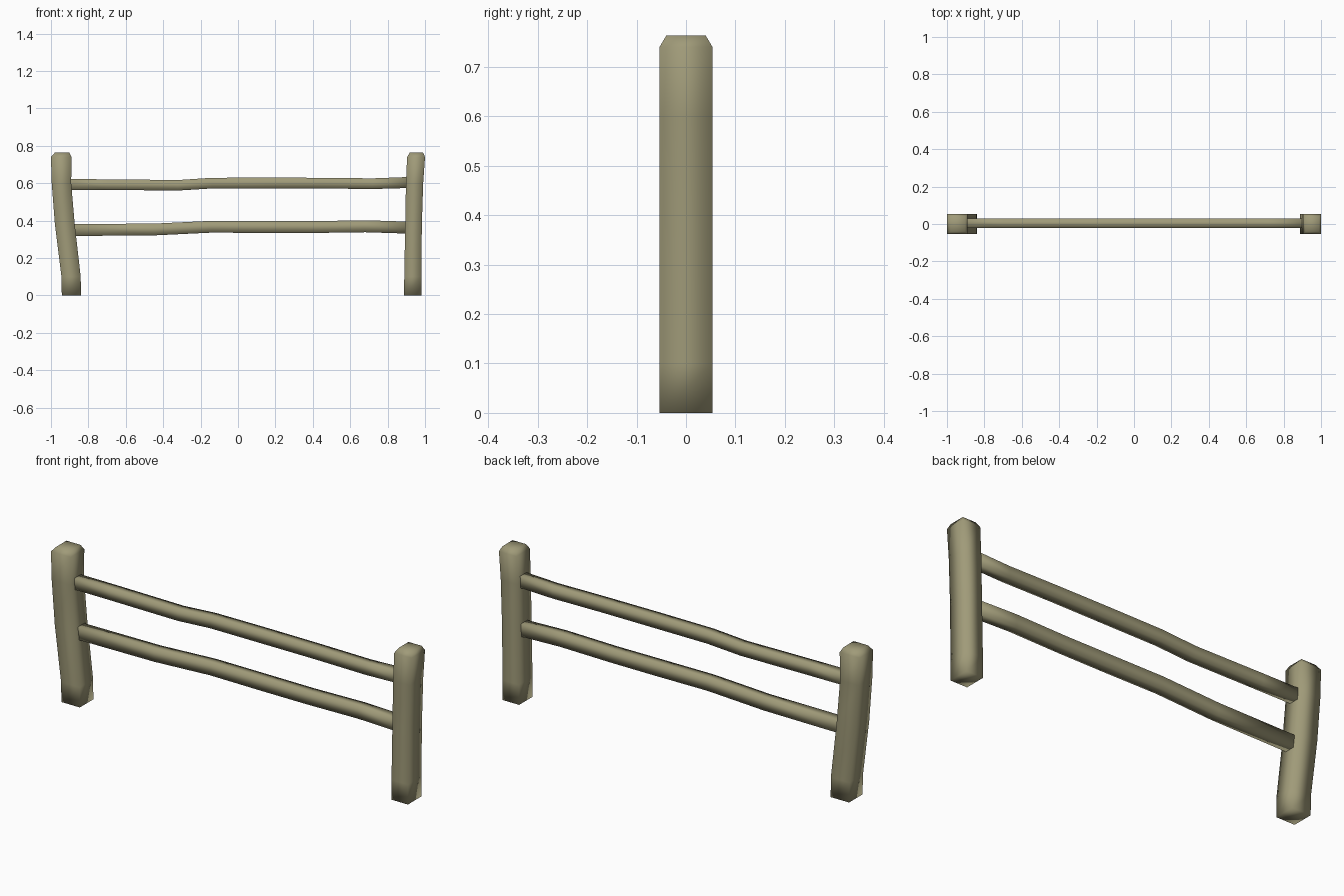
import bpy, bmesh

if "Cube" in bpy.data.objects:
    bpy.data.objects.remove(bpy.data.objects["Cube"])

wood = bpy.data.materials.new("weathered_wood")
wood.diffuse_color = (0.35, 0.325, 0.19, 1)
wood.use_nodes = True
wood.node_tree.nodes["Principled BSDF"].inputs["Base Color"].default_value = wood.diffuse_color


def loft(name, rings):
    """Skin a chain of four-point rings, cap both ends, shade smooth."""
    bm = bmesh.new()
    loops = [[bm.verts.new(p) for p in r] for r in rings]
    for a, b in zip(loops, loops[1:]):
        for i in range(4):
            j = (i + 1) % 4
            bm.faces.new((a[i], a[j], b[j], b[i]))
    bm.faces.new(loops[0][::-1])
    bm.faces.new(loops[-1])
    bmesh.ops.recalc_face_normals(bm, faces=bm.faces)
    for f in bm.faces:
        f.smooth = True
    me = bpy.data.meshes.new(name)
    bm.to_mesh(me)
    bm.free()
    me.materials.append(wood)
    ob = bpy.data.objects.new(name, me)
    bpy.context.collection.objects.link(ob)


def post(name, sections):
    # section: height, left x, right x, half depth
    loft(name, [[(a, -d, z), (b, -d, z), (b, d, z), (a, d, z)]
                for z, a, b, d in sections])


def rail(name, sections):
    # section: x, underside z, top z
    y0, y1 = -0.021, 0.029
    loft(name, [[(x, y0, a), (x, y1, a), (x, y1, b), (x, y0, b)]
                for x, a, b in sections])


# Crooked left post and straighter right post, with chamfered tops
D = 0.0535
post("left_post", [
    (0, -0.942, -0.84, D), (0.10, -0.944, -0.841, D),
    (0.38, -0.979, -0.873, D), (0.60, -0.996, -0.892, D),
    (0.74, -1.0, -0.89, D), (0.763, -0.98, -0.902, 0.04)])
post("right_post", [
    (0, 0.888, 0.98, D), (0.10, 0.889, 0.98, D),
    (0.38, 0.894, 0.983, D), (0.60, 0.898, 0.99, D),
    (0.74, 0.904, 1.0, D), (0.763, 0.918, 0.99, 0.04)])

# Wavy rails, ends sunk in the posts
rail("upper_rail", [
    (-0.92, 0.565, 0.622), (-0.70, 0.564, 0.621), (-0.32, 0.561, 0.617),
    (-0.14, 0.572, 0.629), (0.15, 0.572, 0.630), (0.45, 0.572, 0.629),
    (0.72, 0.569, 0.626), (0.93, 0.575, 0.634)])
rail("lower_rail", [
    (-0.90, 0.318, 0.382), (-0.45, 0.321, 0.384), (-0.14, 0.336, 0.399),
    (0.15, 0.334, 0.398), (0.40, 0.334, 0.397), (0.68, 0.338, 0.402),
    (0.93, 0.330, 0.394)])
